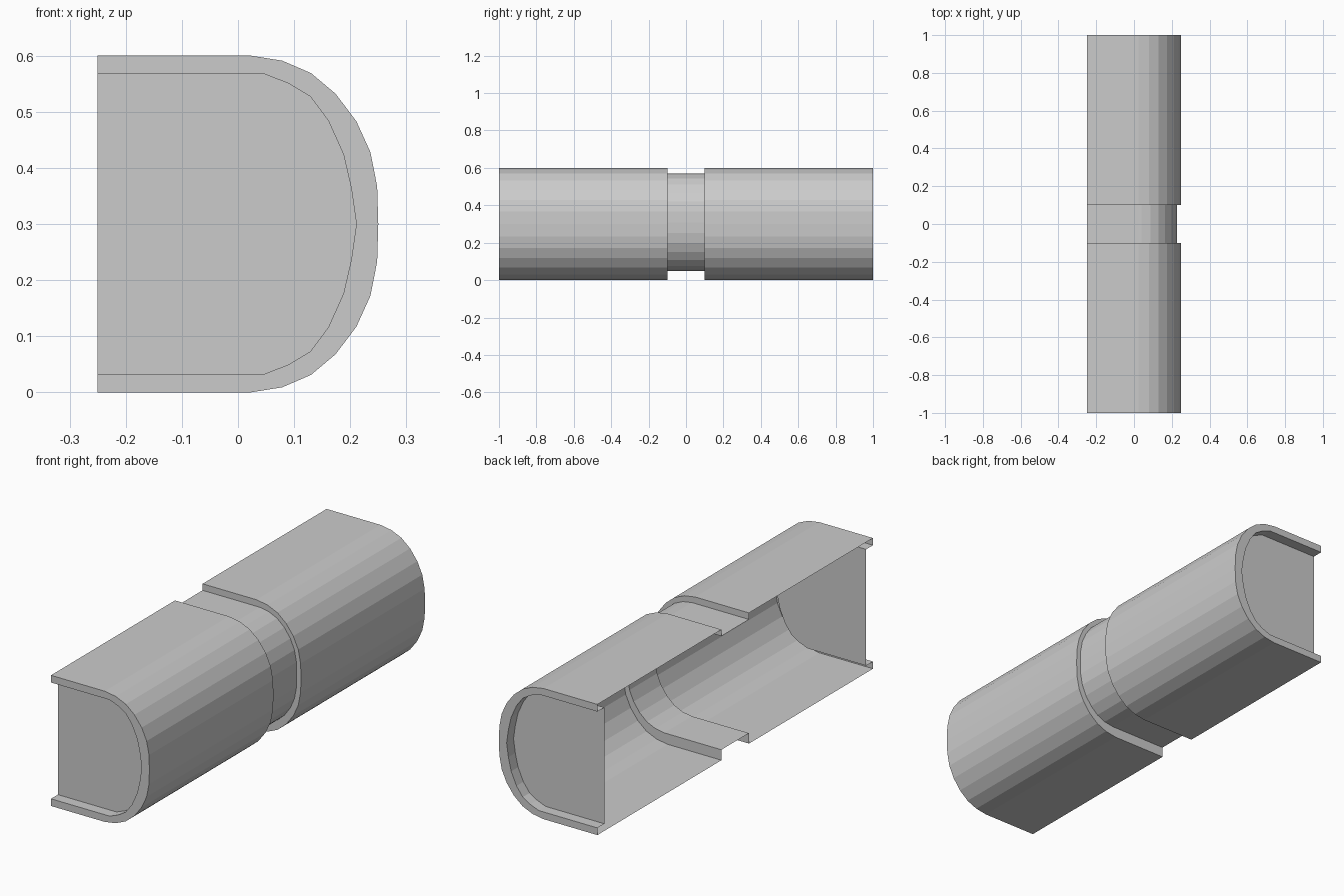
import bpy

if "Cube" in bpy.data.objects:
    bpy.data.objects.remove(bpy.data.objects["Cube"])

# Upper halves of the D-shaped cross-sections (x, z), from the open side to the nose
outer_half = [(-0.25, 0.6), (0.023, 0.6), (0.079, 0.591), (0.13, 0.569), (0.174, 0.532),
              (0.211, 0.483), (0.236, 0.428), (0.248, 0.367)]
inner_half = [(-0.25, 0.567), (0.02, 0.567), (0.048, 0.567), (0.091, 0.55), (0.129, 0.527),
              (0.161, 0.484), (0.188, 0.424), (0.202, 0.363)]


def full(half, nose_x):
    """Mirror the upper half about z = 0.3."""
    return half + [(nose_x, 0.3)] + [(x, 0.6 - z) for x, z in reversed(half)]


OUTER = full(outer_half, 0.25)
INNER = full(inner_half, 0.211)
# Recessed waist: the outer section shrunk inwards
WAIST = [(x if x < 0 else 0.04 + (x - 0.023) * 0.83, 0.309 + (z - 0.3) * 0.87)
         for x, z in OUTER]


def loft(name, rings, cap_first=False, cap_last=False):
    """Sheet through cross-sections given as (y, profile), in order of travel along +y."""
    n = len(OUTER)
    verts = [(x, y, z) for y, prof in rings for x, z in prof]
    faces = []
    for s in range(len(rings) - 1):
        for i in range(n - 1):
            a = s * n + i
            faces.append((a, a + 1, a + 1 + n, a + n))
    if cap_first:
        faces.append(tuple(reversed(range(n))))
    if cap_last:
        faces.append(tuple(range(len(verts) - n, len(verts))))
    mesh = bpy.data.meshes.new(name)
    mesh.from_pydata(verts, [], faces)
    mesh.update()
    obj = bpy.data.objects.new(name, mesh)
    bpy.context.collection.objects.link(obj)
    return obj


# Front shell: recessed end panel, rim, outer skin, step down to the waist
loft("front_shell", [(-0.95, INNER), (-1, INNER), (-1, OUTER), (-0.1, OUTER), (-0.1, WAIST)],
     cap_first=True)
# Narrow waist band
loft("waist_band", [(-0.1, WAIST), (0.1, WAIST)])
# Back shell: the same in reverse
loft("back_shell", [(0.1, WAIST), (0.1, OUTER), (1, OUTER), (1, INNER), (0.95, INNER)],
     cap_last=True)
